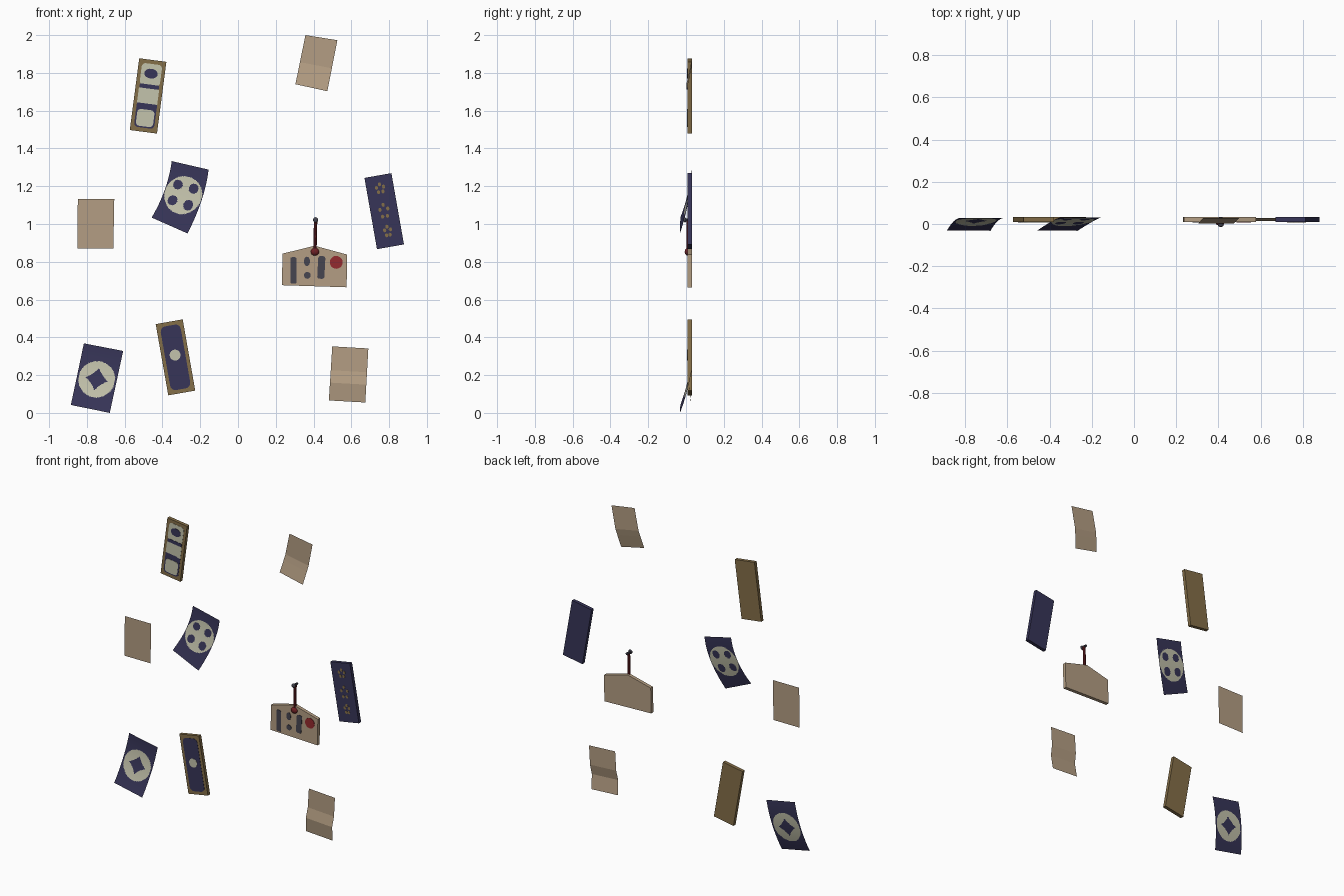
import bpy, bmesh, math
from mathutils import Vector

if "Cube" in bpy.data.objects:
    bpy.data.objects.remove(bpy.data.objects["Cube"])


def material(name, r, g, b):
    m = bpy.data.materials.new(name)
    lin = [((c / 255 + 0.055) / 1.055) ** 2.4 for c in (r, g, b)]
    m.diffuse_color = (*lin, 1)
    m.use_nodes = True
    m.node_tree.nodes["Principled BSDF"].inputs["Base Color"].default_value = m.diffuse_color
    return m


TAN = material("tan_paper", 180, 158, 131)
NAVY = material("navy", 55, 53, 88)
CREAM = material("cream", 196, 195, 172)
WOOD = material("brown_wood", 132, 110, 72)
GREY = material("charcoal", 70, 69, 80)
RED = material("red_paint", 148, 42, 46)
CORD = material("dark_red_cord", 112, 32, 36)
BACK, FRONT = 0.032, 0.009


def finish(name, bm, mats, recalc=True):
    if recalc:
        bmesh.ops.recalc_face_normals(bm, faces=bm.faces[:])
    me = bpy.data.meshes.new(name)
    bm.to_mesh(me)
    bm.free()
    for m in mats:
        me.materials.append(m)
    ob = bpy.data.objects.new(name, me)
    bpy.context.collection.objects.link(ob)
    return ob


def prism(name, outline, mat, y0=FRONT, y1=BACK, centre=(0, 0), deg=0):
    """Extrude an x-z outline along y, turned by deg about its centre."""
    c, s = math.cos(math.radians(deg)), math.sin(math.radians(deg))
    pts = [(centre[0] + x * c - z * s, centre[1] + x * s + z * c) for x, z in outline]
    bm = bmesh.new()
    f = [bm.verts.new((x, y0, z)) for x, z in pts]
    b = [bm.verts.new((x, y1, z)) for x, z in pts]
    bm.faces.new(f)
    bm.faces.new(b[::-1])
    for i in range(len(f)):
        j = (i + 1) % len(f)
        bm.faces.new((f[i], b[i], b[j], f[j]))
    return finish(name, bm, [mat])


def rect(w, h, ox=0, oz=0):
    return [(ox + sx * w / 2, oz + sz * h / 2)
            for sx, sz in ((-1, -1), (1, -1), (1, 1), (-1, 1))]


def ellipse(rx, rz, ox=0, oz=0, n=20):
    return [(ox + rx * math.cos(2 * math.pi * i / n), oz + rz * math.sin(2 * math.pi * i / n))
            for i in range(n)]


def rounded(w, h, r, ox=0, oz=0):
    pts = []
    for q, (sx, sz) in enumerate(((1, 1), (-1, 1), (-1, -1), (1, -1))):
        for k in range(5):
            a = math.pi / 2 * (q + k / 4)
            pts.append((ox + sx * (w / 2 - r) + r * math.cos(a),
                        oz + sz * (h / 2 - r) + r * math.sin(a)))
    return pts


def plaque(name, centre, deg, mat, details):
    """Board with thin painted plates on the front; each detail has its own layer."""
    prism(name, rect(0.145, 0.383), mat, centre=centre, deg=deg)
    for i, (part, outline, m, layer) in enumerate(details):
        prism(f"{name}_{part}_{i}", outline, m, FRONT - 0.0015 * layer, FRONT + 0.001,
              centre, deg)


# Three hanging boards
plaque("upper_wood_board", (-0.476, 1.678), -7.5, WOOD, [
    ("panel", rounded(0.108, 0.115, 0.02, 0, 0.113), CREAM, 1),
    ("oval", ellipse(0.036, 0.026, 0, 0.119), NAVY, 2),
    ("band", rounded(0.104, 0.022, 0.008, 0, 0.05), NAVY, 2),
    ("panel", rect(0.108, 0.08, 0, -0.001), CREAM, 1),
    ("band", rect(0.108, 0.038, 0, -0.056), NAVY, 1),
    ("panel", rounded(0.108, 0.108, 0.02, 0, -0.116), NAVY, 1),
    ("blossom", rounded(0.092, 0.09, 0.02, 0, -0.118), CREAM, 2)])
plaque("lower_wood_board", (-0.331, 0.294), 10, WOOD, [
    ("panel", rounded(0.108, 0.342, 0.028), NAVY, 1),
    ("dot", ellipse(0.029, 0.029, 0, 0.012), CREAM, 2)])
# small abstract dotted ornaments on the navy board
dots = []
for v, rx, rz in ((0.122, 0.02, 0.022), (0, 0.022, 0.034), (-0.108, 0.016, 0.025)):
    for k in range(5):
        a = math.pi / 2 + k * math.tau / 5
        dots.append(("ornament", ellipse(0.009, 0.011, rx * math.cos(a),
                                         v + rz * math.sin(a), 8), WOOD, 1))
plaque("navy_board", (0.774, 1.068), 10, NAVY, dots)

# Gabled votive plaque with painted marks
prism("gabled_plaque", [(0.232, 0.676), (0.575, 0.665), (0.578, 0.838), (0.405, 0.885),
                        (0.236, 0.843)], TAN)
marks = [("tall_mark_left", rounded(0.032, 0.14, 0.008), GREY, (0.293, 0.754), 0),
         ("upper_spot", ellipse(0.016, 0.025), GREY, (0.365, 0.802), 0),
         ("lower_spot", ellipse(0.018, 0.018), GREY, (0.367, 0.728), 0),
         ("tall_mark_right", rounded(0.038, 0.12, 0.012), GREY, (0.441, 0.77), -3),
         ("red_disc", ellipse(0.034, 0.034), RED, (0.52, 0.797), 0)]
for n, o, m, c, d in marks:
    prism(n, o, m, FRONT - 0.002, FRONT + 0.001, c, d)


# Cord, knot and nail of the gabled plaque
def rod(name, a, b, r, mat):
    a, b = Vector(a), Vector(b)
    bpy.ops.mesh.primitive_cylinder_add(vertices=10, radius=r, depth=(b - a).length,
                                        location=(a + b) / 2)
    ob = bpy.context.object
    ob.rotation_euler = (b - a).to_track_quat('Z', 'Y').to_euler()
    ob.name = name
    ob.data.materials.append(mat)
    bpy.ops.object.shade_smooth_by_angle()


def ball(name, loc, scale, mat):
    bpy.ops.mesh.primitive_uv_sphere_add(segments=14, ring_count=8, radius=1, location=loc)
    ob = bpy.context.object
    ob.scale = scale
    ob.name = name
    ob.data.materials.append(mat)
    bpy.ops.object.shade_smooth()


rod("cord", (0.407, 0.012, 0.85), (0.411, 0.012, 1.02), 0.009, CORD)
ball("cord_knot", (0.407, 0.008, 0.853), (0.023, 0.015, 0.02), CORD)
rod("nail", (0.411, BACK, 1.022), (0.411, -0.012, 1.022), 0.008, GREY)
ball("nail_head", (0.411, -0.006, 1.022), (0.014, 0.008, 0.014), GREY)


# Plain paper sheets: four corners (x, z) and a fold profile of (fraction down, y)
def plain_sheet(name, tl, tr, br, bl, folds):
    bm = bmesh.new()
    rows = []
    for v, y in folds:
        rows.append([bm.verts.new((p[0] + (q[0] - p[0]) * v, y, p[1] + (q[1] - p[1]) * v))
                     for p, q in ((tl, bl), (tr, br))])
    for a, b in zip(rows, rows[1:]):
        bm.faces.new((a[0], b[0], b[1], a[1]))
    finish(name, bm, [TAN], False)


plain_sheet("left_paper", (-0.848, 1.133), (-0.655, 1.133), (-0.66, 0.87), (-0.851, 0.87),
            [(0, 0.028), (1, 0.028)])
plain_sheet("top_paper", (0.357, 2.0), (0.526, 1.973), (0.473, 1.703), (0.304, 1.74),
            [(0, 0.028), (0.55, 0.028), (0.7, 0.02), (1, 0.002)])
plain_sheet("bottom_paper", (0.499, 0.352), (0.69, 0.341), (0.674, 0.055), (0.481, 0.066),
            [(0, 0.028), (0.44, 0.028), (0.67, 0.014), (1, 0.026)])


# Navy sheets: curved through three rows, crest coloured by a rule on sheet coordinates
def crest_sheet(name, rows, w, h, rule, nu=60, nv=90):
    rows = [(Vector(a), Vector(b)) for a, b in rows]
    bm = bmesh.new()
    grid = []
    for j in range(nv + 1):
        v = j / nv
        k = (2 * (v - 0.5) * (v - 1), 4 * v * (1 - v), 2 * v * (v - 0.5))
        left = sum((r[0] * t for r, t in zip(rows, k)), Vector())
        right = sum((r[1] * t for r, t in zip(rows, k)), Vector())
        grid.append([bm.verts.new(left.lerp(right, i / nu)) for i in range(nu + 1)])
    for j in range(nv):
        for i in range(nu):
            f = bm.faces.new((grid[j][i], grid[j + 1][i], grid[j + 1][i + 1], grid[j][i + 1]))
            f.smooth = True
            f.material_index = int(rule(((i + 0.5) / nu - 0.5) * w, (0.5 - (j + 0.5) / nv) * h))
    finish(name, bm, [NAVY, CREAM], False)


def four_hole_crest(u, v):
    hole = math.hypot(abs(u) - 0.043, abs(v) - 0.043) < 0.025
    return math.hypot(u, v) < 0.097 and not hole


def star_crest(u, v):
    v += 0.008
    return math.hypot(u, v) < 0.096 and abs(u) ** 0.8 + abs(v) ** 0.8 > 0.062 ** 0.8


crest_sheet("upper_crest_sheet", [
    ((-0.351, 0.03, 1.333), (-0.156, 0.03, 1.288)),
    ((-0.387, 0.014, 1.183), (-0.192, 0.014, 1.128)),
    ((-0.457, -0.03, 1.034), (-0.267, -0.032, 0.95))], 0.2, 0.32, four_hole_crest)
crest_sheet("lower_crest_sheet", [
    ((-0.816, 0.028, 0.368), (-0.608, 0.028, 0.328)),
    ((-0.850, 0.016, 0.206), (-0.643, 0.016, 0.166)),
    ((-0.885, -0.03, 0.042), (-0.679, -0.032, 0.0))], 0.21, 0.333, star_crest)
